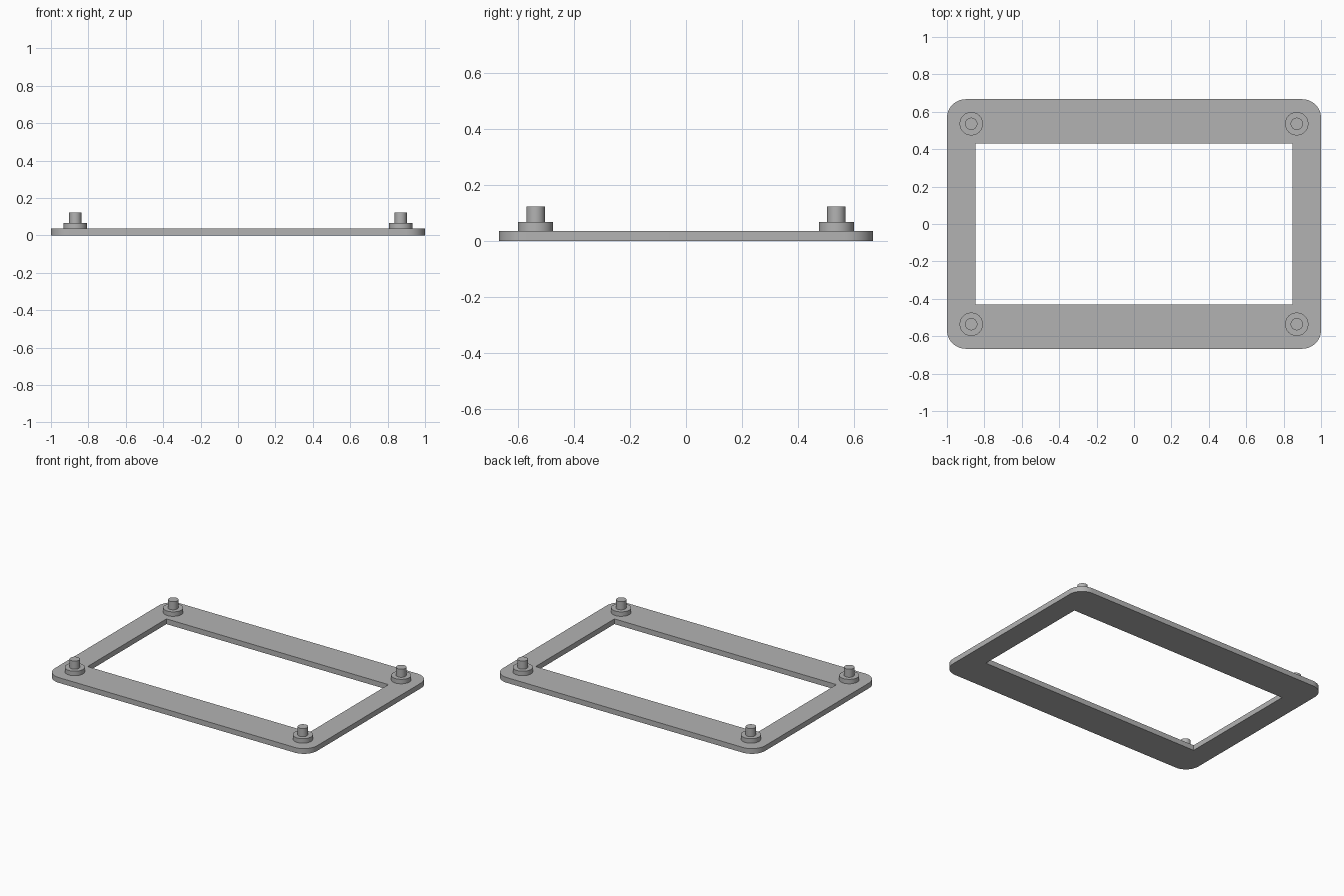
import bpy
import bmesh
from math import pi, cos, sin, radians

if "Cube" in bpy.data.objects:
    bpy.data.objects.remove(bpy.data.objects["Cube"], do_unlink=True)

# Overall dimensions
HALF_X, HALF_Y, CORNER = 1.0, 0.667, 0.1
HOLE_X, HOLE_Y = 0.847, 0.43
PLATE_TOP, BOSS_TOP, PIN_TOP = 0.036, 0.067, 0.123
POST_X, POST_Y = 0.87, 0.536

grey = bpy.data.materials.new("plain_grey")
grey.use_nodes = True
colour = (0.45, 0.45, 0.45, 1)
grey.diffuse_color = colour
grey.node_tree.nodes["Principled BSDF"].inputs["Base Color"].default_value = colour


def finish(obj):
    obj.data.materials.append(grey)
    bpy.ops.object.select_all(action="DESELECT")
    obj.select_set(True)
    bpy.context.view_layer.objects.active = obj
    bpy.ops.object.shade_smooth_by_angle(angle=radians(30))


def rounded_outline(hx, hy, r, steps=12):
    points = []
    for i, (sx, sy) in enumerate([(1, 1), (-1, 1), (-1, -1), (1, -1)]):
        for k in range(steps + 1):
            a = (i + k / steps) * pi / 2
            points.append((sx * (hx - r) + r * cos(a), sy * (hy - r) + r * sin(a)))
    return points


def add_loop(bm, points):
    verts = [bm.verts.new((x, y, 0)) for x, y in points]
    return [bm.edges.new((v, verts[i - 1])) for i, v in enumerate(verts)]


# Flat frame with rounded outer corners and a square-cornered opening
bm = bmesh.new()
edges = add_loop(bm, rounded_outline(HALF_X, HALF_Y, CORNER))
edges += add_loop(bm, [(HOLE_X, HOLE_Y), (-HOLE_X, HOLE_Y),
                       (-HOLE_X, -HOLE_Y), (HOLE_X, -HOLE_Y)])
bmesh.ops.triangle_fill(bm, use_beauty=True, edges=edges)
result = bmesh.ops.extrude_face_region(bm, geom=bm.faces[:], use_keep_orig=True)
top = [g for g in result["geom"] if isinstance(g, bmesh.types.BMVert)]
bmesh.ops.translate(bm, verts=top, vec=(0, 0, PLATE_TOP))
bmesh.ops.recalc_face_normals(bm, faces=bm.faces[:])
mesh = bpy.data.meshes.new("frame_plate")
bm.to_mesh(mesh)
bm.free()
plate = bpy.data.objects.new("frame_plate", mesh)
bpy.context.collection.objects.link(plate)
finish(plate)


def cylinder(name, x, y, radius, bottom, height_top):
    bpy.ops.mesh.primitive_cylinder_add(
        vertices=48, radius=radius, depth=height_top - bottom,
        location=(x, y, (bottom + height_top) / 2))
    obj = bpy.context.object
    obj.name = name
    finish(obj)


# Stepped locating post at each corner: wide boss with a slim pin
for sx, side in ((1, "left"), (-1, "right")):
    for sy, end in ((-1, "front"), (1, "back")):
        x, y = sx * POST_X, sy * POST_Y
        cylinder(f"{end}_{side}_boss", x, y, 0.0625, PLATE_TOP, BOSS_TOP)
        cylinder(f"{end}_{side}_pin", x, y, 0.0325, BOSS_TOP, PIN_TOP)
